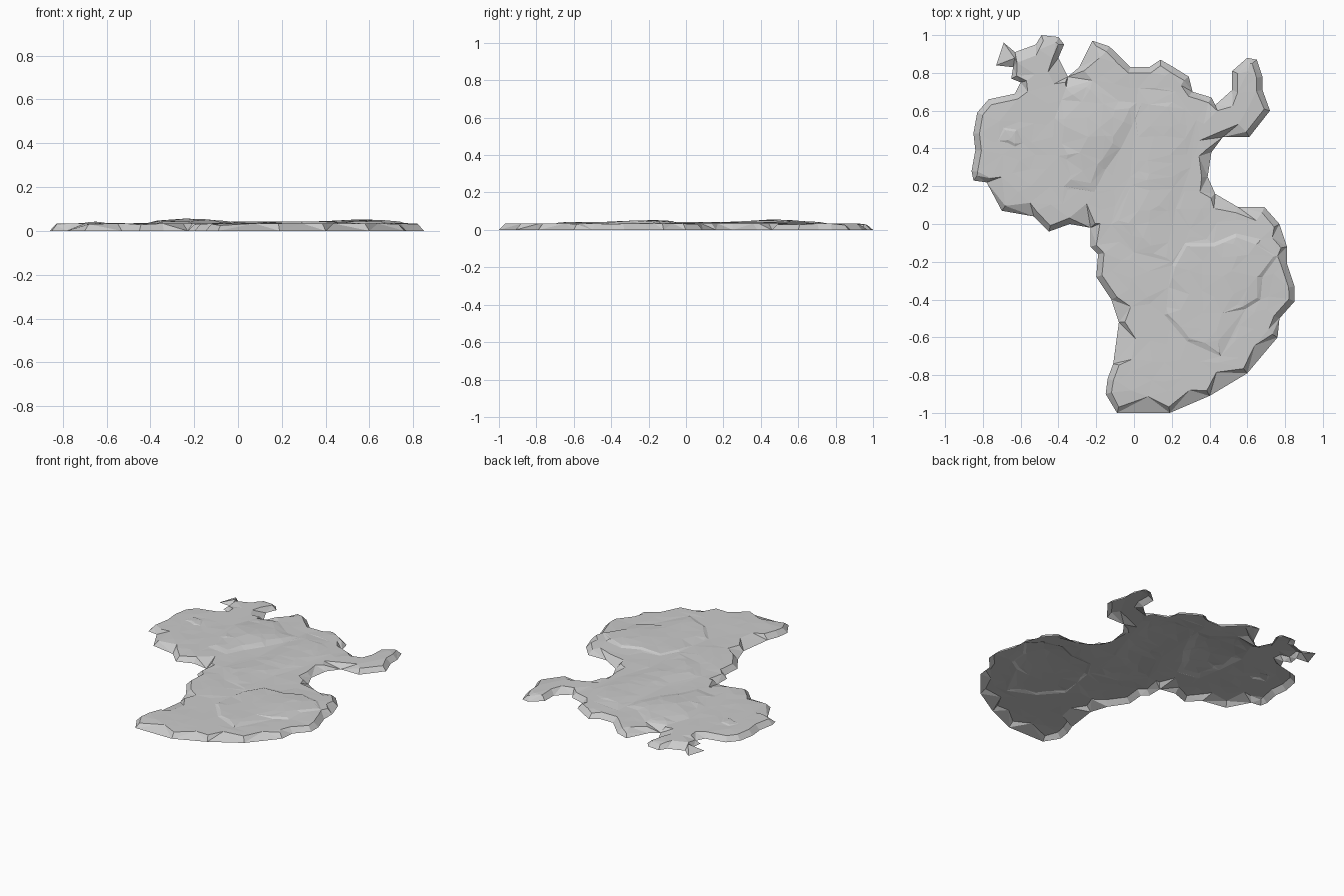
import bpy, bmesh, random
from mathutils import Vector
from mathutils.geometry import delaunay_2d_cdt

random.seed(4)
if "Cube" in bpy.data.objects:
    bpy.data.objects.remove(bpy.data.objects["Cube"])


def outline(numbers):
    """Turn x, y pairs in hundredths into plan points."""
    return [Vector((x, y)) / 100 for x, y in zip(numbers[::2], numbers[1::2])]


def edges(loop):
    return list(zip(loop, loop[1:] + loop[:1]))


def inside(p, loop):
    hit = False
    for a, b in edges(loop):
        if (a.y > p.y) != (b.y > p.y):
            if p.x < a.x + (p.y - a.y) * (b.x - a.x) / (b.y - a.y):
                hit = not hit
    return hit


def edge_distance(p, loop):
    best = 9.0
    for a, b in edges(loop):
        along = (p - a).dot(b - a) / (b - a).length_squared
        nearest = a.lerp(b, min(max(along, 0), 1))
        best = min(best, (p - nearest).length)
    return best


def rim(loop, width):
    """Points a given width inside a loop, which keep its upper edge crisp."""
    points = []
    for i, p in enumerate(loop):
        before, after = loop[i - 1], loop[(i + 1) % len(loop)]
        along = (after - before).normalized()
        normal = Vector((-along.y, along.x))
        a, b = p + normal * width, p - normal * width
        q = a if inside(a, loop) else b
        if inside(q, loop) and edge_distance(q, loop) > width * 0.6:
            points.append(q)
    return points


# Coastline, clockwise from the north-west spur
coast = outline([
    -73, 84, -69, 96, -63, 91, -52, 95, -49, 100, -40, 99, -37, 95, -40, 88, -35, 78, -29, 83,
    -22, 97, -13, 94, -6, 87, -2, 83, 8, 83, 14, 87, 21, 83, 29, 78, 31, 70, 41, 67, 43, 63,
    52, 71, 52, 81, 60, 88, 65, 87, 68, 78, 68, 71, 72, 60, 61, 46, 47, 46, 41, 38, 39, 25,
    43, 16, 55, 9, 69, 9, 77, 0, 81, -12, 81, -21, 85, -33, 85, -41, 77, -50, 76, -60, 60, -79,
    40, -91, 19, -100, -9, -100, -15, -90, -14, -82, -11, -74, -8, -52, -12, -40, -20, -28,
    -19, -16, -23, -12, -23, -2, -34, 0, -45, -4, -53, 4, -70, 7, -78, 22, -85, 23, -86, 28,
    -84, 39, -85, 48, -83, 59, -77, 66, -63, 69, -60, 75, -65, 77, -64, 83])

# Raised ground in the north-west, the south-east, the middle and the far west
highland = outline([-42, 56, -36, 72, -22, 76, -8, 65, 4, 64, -1, 52, -7, 40,
                    -15, 29, -21, 17, -37, 20, -40, 36])
southland = outline([46, -70, 59, -45, 67, -40, 68, -28, 76, -17, 67, -8, 54, -5,
                     42, -10, 27, -10, 20, -22, 16, -48, 28, -62])
spine = outline([2, 72, 22, 70, 33, 55, 30, 30, 22, 8, 20, -20, 0, -15, -12, 0, -2, 25])
knoll = outline([-72, 44, -69, 51, -62, 50, -59, 43, -63, 41, -67, 43])

# Outline, height and width of its slope
layers = [
    (coast, 0.034, 0.032),
    (highland, 0.010, 0.05),
    (southland, 0.008, 0.02),
    (spine, 0.008, 0.09),
    (knoll, 0.007, 0.015),
]
# Summits: centre, height, reach
summits = [
    (Vector((-0.23, 0.47)), 0.014, 0.2),
    (Vector((0.57, -0.2)), 0.013, 0.22),
    (Vector((0.1, -0.25)), 0.005, 0.2),
]


def height(p):
    z = 0.0
    for loop, rise, width in layers:
        if inside(p, loop):
            z += rise * min(edge_distance(p, loop) / width, 1)
    for centre, rise, reach in summits:
        z += rise * max(0, 1 - (p - centre).length / reach)
    if edge_distance(p, coast) > 0.1:
        z += random.uniform(-0.001, 0.0015)
    return z


# Plan points: loops, slope rims and a loose scatter over the land
points, fixed_edges = [], []
for loop, _, width in layers:
    first, count = len(points), len(loop)
    points += loop
    fixed_edges += [(first + i, first + (i + 1) % count) for i in range(count)]
for loop, _, width in layers:
    points += rim(loop, width)
step = 0.09
for i in range(-11, 12):
    for j in range(-11, 12):
        p = Vector((i + random.uniform(-0.3, 0.3), j + random.uniform(-0.3, 0.3))) * step
        if inside(p, coast) and edge_distance(p, coast) > 0.05:
            points.append(p)
plan, _, triangles, *_ = delaunay_2d_cdt(points, fixed_edges, [], 0, 0.0005)

# Open relief shell, flat faced, with its shore on the ground
bm = bmesh.new()
verts = []
for p in plan:
    on_shore = edge_distance(p, coast) < 0.001
    verts.append(bm.verts.new((p.x, p.y, 0 if on_shore else height(p))))
for tri in triangles:
    middle = sum((plan[i] for i in tri), Vector((0, 0))) / len(tri)
    if inside(middle, coast):
        bm.faces.new([verts[i] for i in tri])
bm.normal_update()
for face in bm.faces:
    if face.normal.z < 0:
        face.normal_flip()
mesh = bpy.data.meshes.new("land_relief")
bm.to_mesh(mesh)
bm.free()
land = bpy.data.objects.new("land_relief", mesh)
bpy.context.collection.objects.link(land)

# Plain grey stone
stone = bpy.data.materials.new("grey_stone")
stone.use_nodes = True
colour = (0.6, 0.6, 0.6, 1)
stone.diffuse_color = colour
stone.node_tree.nodes["Principled BSDF"].inputs["Base Color"].default_value = colour
mesh.materials.append(stone)
